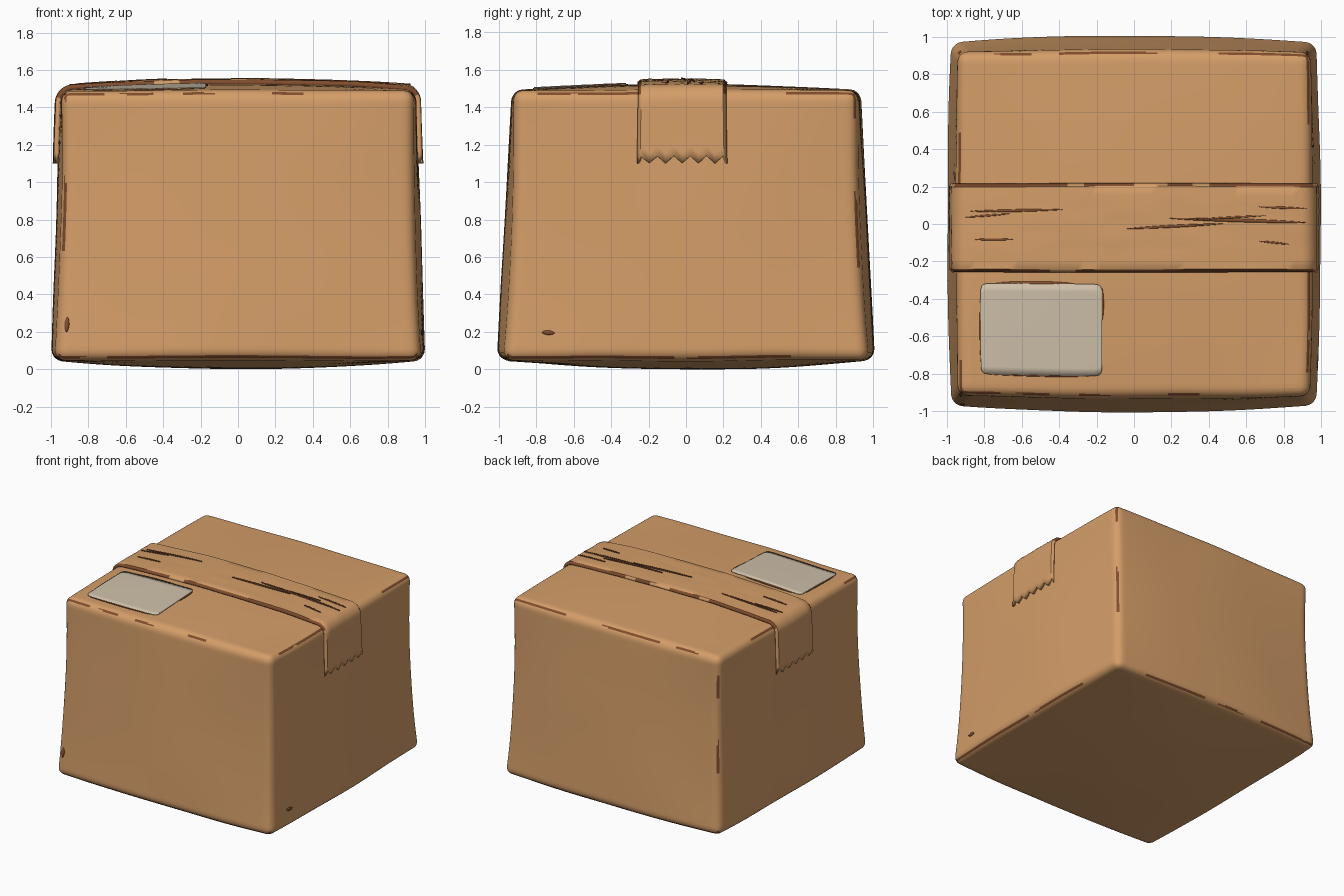
import bpy, bmesh, math
from mathutils import Vector, noise

cube = bpy.data.objects.get("Cube")
if cube:
    bpy.data.objects.remove(cube, do_unlink=True)


def material(name, rgb):
    m = bpy.data.materials.new(name)
    m.use_nodes = True
    m.diffuse_color = (*rgb, 1)
    bsdf = next(n for n in m.node_tree.nodes if n.type == "BSDF_PRINCIPLED")
    bsdf.inputs["Base Color"].default_value = (*rgb, 1)
    bsdf.inputs["Roughness"].default_value = 0.9
    return m


CARD = material("cardboard", (0.66, 0.34, 0.14))
WORN = material("worn brown", (0.22, 0.075, 0.027))
PAPER = material("label paper", (0.62, 0.53, 0.40))

HALF = Vector((1, 1, 0.72))
R = 0.06


def warp(v):
    """Taper and swell the straight box into its soft, sagging shape."""
    t = (v.z / HALF.z + 1) / 2
    fx, fy = max(0, 1 - v.x ** 2), max(0, 1 - v.y ** 2)
    swell = 1 - 0.7 * t
    pinch = 0.02 * 4 * t * (1 - t) * (1 - fx) * (1 - fy)
    x = v.x * (0.98 - 0.035 * t - pinch + 0.02 * swell * fy)
    y = v.y * (0.975 - 0.055 * t - pinch + 0.035 * swell * fx)
    z = v.z + 0.77 + (0.035 * t - 0.05 * (1 - t)) * fx * fy
    return Vector((x, y, z)) + 0.006 * noise.noise_vector(v * 1.5)


def finish(name, bm, mats, angle=40):
    me = bpy.data.meshes.new(name)
    bm.to_mesh(me)
    bm.free()
    ob = bpy.data.objects.new(name, me)
    bpy.context.collection.objects.link(ob)
    for m in mats:
        me.materials.append(m)
    bpy.ops.object.select_all(action="DESELECT")
    ob.select_set(True)
    bpy.context.view_layer.objects.active = ob
    bpy.ops.object.shade_smooth_by_angle(angle=math.radians(angle))
    return ob


def sheet(name, rows, mats, thickness, rule=None):
    """Thin plate through rows of points, laid over the warped box."""
    bm = bmesh.new()
    grid = [[bm.verts.new(warp(p)) for p in row] for row in rows]
    for i in range(len(rows) - 1):
        for j in range(len(rows[0]) - 1):
            f = bm.faces.new((grid[i][j], grid[i + 1][j],
                              grid[i + 1][j + 1], grid[i][j + 1]))
            if rule:
                f.material_index = rule(f.calc_center_median(), j)
    ob = finish(name, bm, mats)
    mod = ob.modifiers.new("thickness", "SOLIDIFY")
    mod.thickness = thickness
    mod.offset = 0
    return ob


# Box body: fine cube, rounded edges, worn streaks along them
bm = bmesh.new()
bmesh.ops.create_cube(bm, size=2)
bmesh.ops.subdivide_edges(bm, edges=bm.edges[:], cuts=47, use_grid_fill=True)
for v in bm.verts:
    q = Vector([math.copysign(1 - (1 - min(1, abs(c))) ** 1.6, c) * h
                for c, h in zip(v.co, HALF)])
    core = Vector([max(R - h, min(h - R, c)) for c, h in zip(q, HALF)])
    v.co = core + (q - core).normalized() * R
bm.normal_update()
for f in bm.faces:
    n = f.normal
    c = f.calc_center_median()
    low, mid, high = sorted(abs(k) for k in n)
    if mid > 0.7 * high:
        limit = -0.3 if n.z < -0.4 else -0.05 if n.z > 0.4 else 0.22
        f.material_index = int(noise.noise(c * 3.3) > limit)
for v in bm.verts:
    v.co = warp(v.co)
finish("box_body", bm, [CARD, WORN])

# Tape: wraps over the top and down both sides, with toothed ends
ys = [-0.27, -0.256] + [-0.256 + 0.0467 * k for k in range(1, 10)] + [0.211, 0.225]


def tape_path(j):
    lift = 0.0 if j in (0, len(ys) - 1) else 0.012
    tooth = 0.33 + (0.04 if j % 2 else 0)
    side = [(1 + lift, tooth + (HALF.z - R - tooth) * k / 6) for k in range(6)]
    arc = [(1 - R + (R + lift) * math.cos(a), HALF.z - R + (R + lift) * math.sin(a))
           for a in [math.pi / 12 * k for k in range(7)]]
    right = side + arc
    span = 1 - R
    top = [(span * k / 20, HALF.z + lift) for k in range(-19, 20)]
    return [(-x, z) for x, z in right] + top + right[::-1]


paths = [tape_path(j) for j in range(len(ys))]
rows = []
for i in range(len(paths[0])):
    row = []
    for j, y in enumerate(ys):
        x, z = paths[j][i]
        ripple = 0.004 * noise.noise(Vector((x * 4, y * 22, 0)))
        row.append(Vector((x, y, z + ripple)))
    rows.append(row)


def tape_rule(c, j):
    edge = j in (0, len(ys) - 2)
    return int(edge and abs(c.x) < 0.95 and noise.noise(c * 4) > -0.3)


sheet("packing_tape", rows, [CARD, WORN], 0.028, tape_rule)


# Creases and scuffs: slim slivers tapering to both ends
def sliver(name, a, b, across, n=14):
    a, b, across = Vector(a), Vector(b), Vector(across)
    rows = []
    for i in range(n + 1):
        p = a.lerp(b, i / n)
        w = across * (0.1 + math.sin(math.pi * i / n) ** 0.6) / 2
        rows.append([p - w, p + w])
    sheet(name, rows, [WORN], 0.006)


creases = [(-0.92, 0.075, -0.4, 0.082, 0.014), (-0.95, 0.04, -0.7, 0.06, 0.01),
           (-0.9, -0.09, -0.68, -0.09, 0.012), (-0.04, -0.03, 0.5, 0.0, 0.014),
           (0.2, 0.03, 0.97, 0.01, 0.018), (0.35, 0.025, 0.75, 0.05, 0.01),
           (0.7, 0.1, 0.97, 0.09, 0.012), (0.7, -0.1, 0.87, -0.118, 0.01)]
for x0, y0, x1, y1, w in creases:
    z = HALF.z + 0.028
    sliver("tape_crease", (x0, y0, z), (x1, y1, z), (0, w, 0))

sliver("side_scuff", (1.002, -0.8, -0.57), (1.002, -0.73, -0.575), (0, 0, 0.022))
sliver("front_scuff", (-0.945, -1.0, -0.57), (-0.945, -1.0, -0.49), (-0.025, 0, 0))

# Paper label with rounded corners
X0, X1, Y0, Y1 = -0.865, -0.18, -0.872, -0.345
CORNER = 0.035
us = [0, 0.01, 0.025] + [k / 16 for k in range(1, 16)] + [0.975, 0.99, 1]
rows = []
for u in us:
    x = X0 + (X1 - X0) * u
    d = max(0, CORNER - min(x - X0, X1 - x))
    cut = CORNER - math.sqrt(max(0, CORNER ** 2 - d ** 2))
    rows.append([Vector((x, Y0 + cut + (Y1 - Y0 - 2 * cut) * k / 12, HALF.z + 0.006))
                 for k in range(13)])
sheet("paper_label", rows, [PAPER], 0.006)

# Worn marks around the label
z = HALF.z + 0.003
sliver("label_back_edge", (-0.78, Y1, z), (-0.33, Y1, z), (0, 0.026, 0))
sliver("label_front_edge", (-0.82, Y0, z), (-0.25, Y0, z), (0, 0.014, 0))
sliver("label_right_edge", (X0, -0.8, z), (X0, -0.42, z), (-0.012, 0, 0))
sliver("label_left_edge", (X1, -0.55, z), (X1, -0.37, z), (-0.018, 0, 0))
